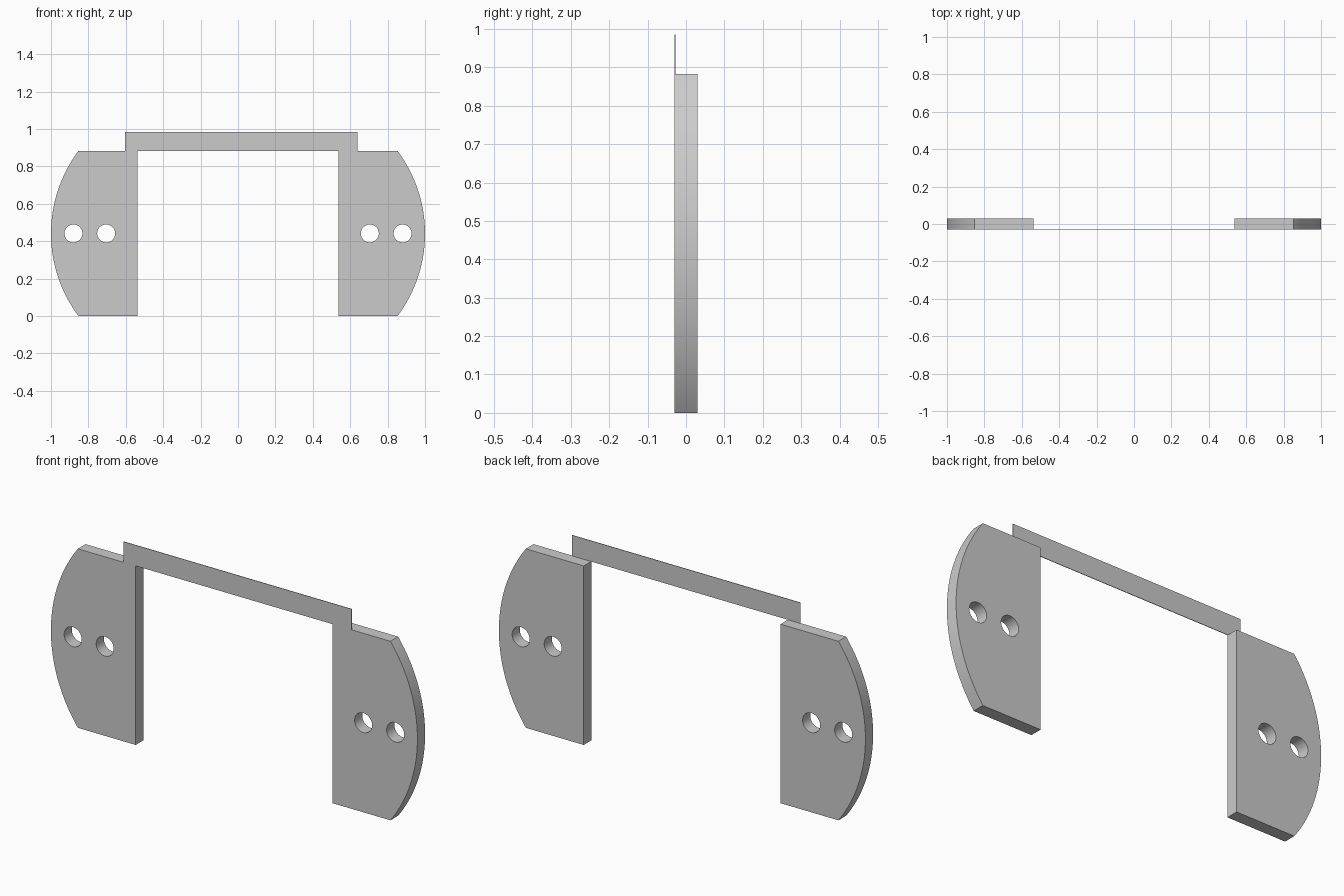
import bpy, bmesh, math

if "Cube" in bpy.data.objects:
    bpy.data.objects.remove(bpy.data.objects["Cube"])

HEIGHT = 0.883      # side plate height
HALF_DEPTH = 0.03
INNER, SHOULDER, OUTER = 0.537, 0.853, 1.0
HOLES = (0.705, 0.88)
HOLE_RADIUS = 0.048

grey = bpy.data.materials.new("light_grey")
grey.use_nodes = True
colour = (0.6, 0.6, 0.6, 1)
grey.diffuse_color = colour
grey.node_tree.nodes["Principled BSDF"].inputs["Base Color"].default_value = colour


def prism(name, outlines, y0, y1):
    """Extrude closed x-z outlines from y0 to y1."""
    bm = bmesh.new()
    for outline in outlines:
        face = bm.faces.new([bm.verts.new((x, y0, z)) for x, z in outline])
        extruded = bmesh.ops.extrude_face_region(bm, geom=[face])["geom"]
        moved = [v for v in extruded if isinstance(v, bmesh.types.BMVert)]
        bmesh.ops.translate(bm, verts=moved, vec=(0, y1 - y0, 0))
    bmesh.ops.recalc_face_normals(bm, faces=bm.faces)
    mesh = bpy.data.meshes.new(name)
    bm.to_mesh(mesh)
    bm.free()
    mesh.materials.append(grey)
    obj = bpy.data.objects.new(name, mesh)
    bpy.context.collection.objects.link(obj)
    return obj


def activate(obj):
    bpy.ops.object.select_all(action='DESELECT')
    obj.select_set(True)
    bpy.context.view_layer.objects.active = obj


def arc(cx, cz, radius, start, end, steps):
    angles = [start + (end - start) * i / steps for i in range(steps + 1)]
    return [(cx + radius * math.cos(a), cz + radius * math.sin(a)) for a in angles]


def side_plate(name, side):
    # Straight inner edge, bowed outer edge
    mid = HEIGHT / 2
    sagitta = OUTER - SHOULDER
    radius = (mid ** 2 + sagitta ** 2) / (2 * sagitta)
    sweep = math.asin(mid / radius)
    outline = [(INNER, HEIGHT), (INNER, 0)]
    outline += arc(OUTER - radius, mid, radius, -sweep, sweep, 32)
    plate = prism(name, [[(side * x, z) for x, z in outline]], -HALF_DEPTH, HALF_DEPTH)

    # Two round through holes
    circles = [arc(side * x, mid, HOLE_RADIUS, 0, math.tau, 40)[:-1] for x in HOLES]
    cutter = prism("hole_cutter", circles, -0.1, 0.1)
    cutter.hide_render = True
    cut = plate.modifiers.new("holes", 'BOOLEAN')
    cut.operation = 'DIFFERENCE'
    cut.solver = 'EXACT'
    cut.object = cutter
    activate(plate)
    bpy.ops.object.modifier_apply(modifier=cut.name)
    bpy.data.objects.remove(cutter)
    bpy.ops.object.shade_smooth_by_angle(angle=math.radians(30))


side_plate("left_side_plate", 1)
side_plate("right_side_plate", -1)

# Thin strip joining the plates, flush with their front
left, right, top = -0.605, 0.64, 0.985
prism("top_strip", [[(left, HEIGHT), (right, HEIGHT), (right, top), (left, top)]],
      -HALF_DEPTH, -HALF_DEPTH + 0.003)
